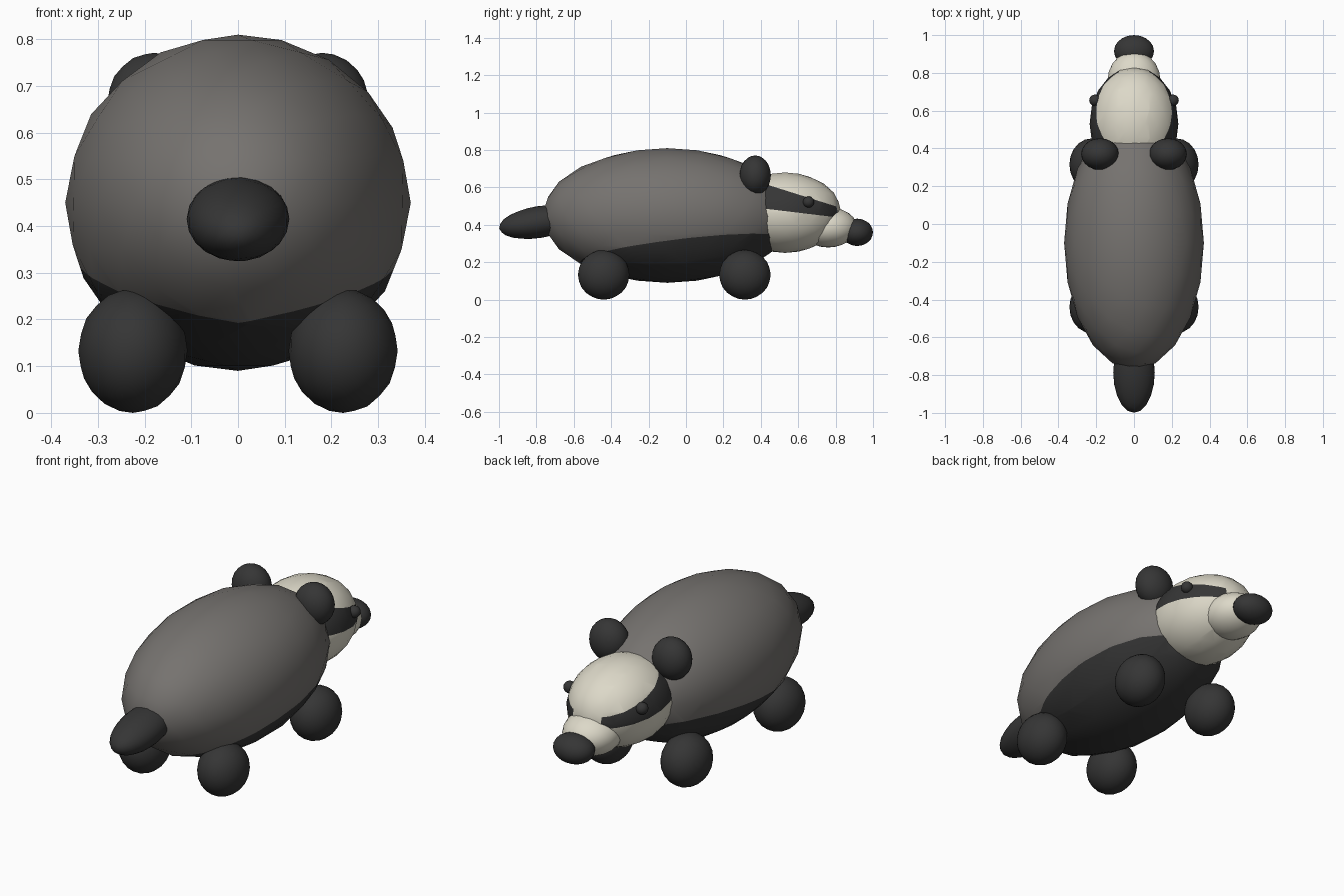
import bpy, bmesh, math
from mathutils import Matrix, Vector

if "Cube" in bpy.data.objects:
    bpy.data.objects.remove(bpy.data.objects["Cube"], do_unlink=True)


def make_material(name, rgb):
    mat = bpy.data.materials.new(name)
    mat.use_nodes = True
    mat.diffuse_color = (*rgb, 1)
    mat.node_tree.nodes["Principled BSDF"].inputs["Base Color"].default_value = (*rgb, 1)
    return mat


grey = make_material("grey fur", (0.18, 0.17, 0.16))
dark = make_material("black fur", (0.036, 0.036, 0.036))
cream = make_material("cream fur", (0.72, 0.69, 0.58))


def blob(name, centre, radii, mats, tilt=0, cuts=(), marked=None, detail=3):
    """Smooth ellipsoid; cuts are planes (point, normal), marked(p) picks the second colour."""
    bm = bmesh.new()
    shape = (Matrix.Translation(centre) @ Matrix.Rotation(math.radians(tilt), 4, "X")
             @ Matrix.Diagonal((*radii, 1)))
    bmesh.ops.create_icosphere(bm, subdivisions=detail, radius=1, matrix=shape)
    for point, normal in cuts:
        bmesh.ops.bisect_plane(bm, geom=bm.verts[:] + bm.edges[:] + bm.faces[:],
                               plane_co=point, plane_no=normal, dist=0.0005)
    for face in bm.faces:
        face.smooth = True
        if marked and marked(face.calc_center_median()):
            face.material_index = 1
    mesh = bpy.data.meshes.new(name)
    bm.to_mesh(mesh)
    bm.free()
    for mat in mats:
        mesh.materials.append(mat)
    obj = bpy.data.objects.new(name, mesh)
    bpy.context.collection.objects.link(obj)
    return obj


# Body with a dark belly that rises toward the flanks and the head
def belly_line(p):
    return 0.26 + 0.12 * p.y + 0.2 * abs(p.x)


belly_cuts = [((0, 0, 0.26), (side * 0.2, 0.12, -1)) for side in (-1, 1)]
blob("body", (0, -0.1, 0.45), (0.37, 0.67, 0.36), (grey, dark),
     cuts=belly_cuts, marked=lambda p: p.z < belly_line(p))


# Head with a dark stripe through each eye
def in_stripe(p):
    return 0.537 - 0.12 * p.y < p.z < 0.752 - 0.316 * p.y and abs(p.x) > 0.08


stripe_cuts = [((0, 0, 0.537), (0, 0.12, 1)), ((0, 0, 0.752), (0, 0.316, 1)),
               ((0.08, 0, 0), (1, 0, 0)), ((-0.08, 0, 0), (1, 0, 0))]
blob("head", (0, 0.53, 0.465), (0.235, 0.3, 0.215), (cream, dark),
     cuts=stripe_cuts, marked=in_stripe)

# Snout, nose and tail
blob("snout", (0, 0.76, 0.387), (0.14, 0.155, 0.108), (cream,))
blob("nose", (0, 0.915, 0.36), (0.106, 0.085, 0.073), (dark,))
blob("tail", (0, -0.785, 0.415), (0.11, 0.217, 0.085), (dark,), tilt=9)

# Paired parts
for side, label in ((1, "left"), (-1, "right")):
    blob(label + "_ear", (side * 0.18, 0.37, 0.665), (0.1, 0.084, 0.106), (dark,))
    blob(label + "_eye", (side * 0.207, 0.655, 0.522), (0.03, 0.03, 0.03), (dark,))
    for name, y in (("fore", 0.315), ("hind", -0.44)):
        blob(f"{label}_{name}_leg", (side * 0.225, y, 0.133), (0.117, 0.138, 0.133), (dark,))
